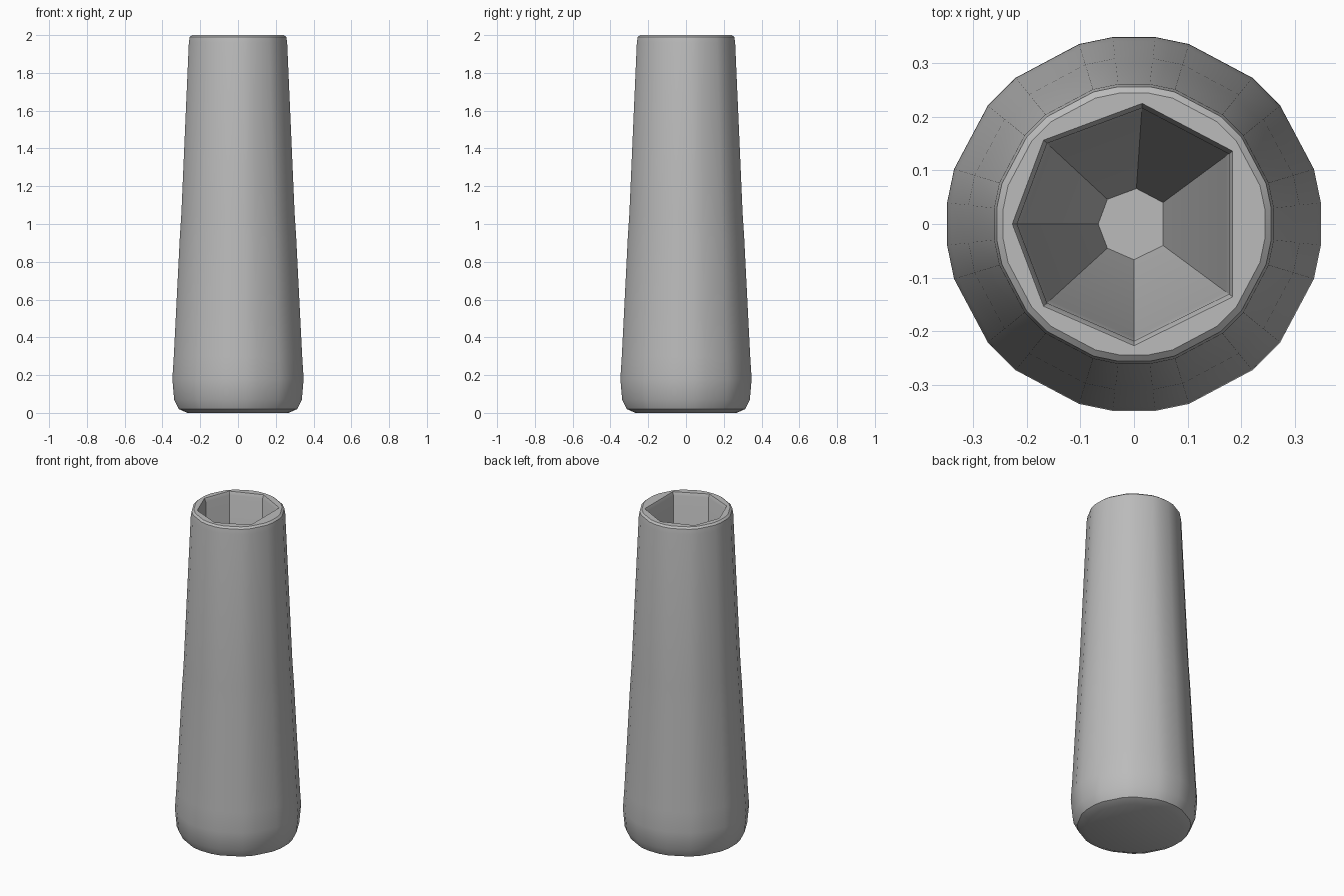
import bpy, bmesh
from math import sin, cos, radians

cube = bpy.data.objects.get("Cube")
if cube:
    bpy.data.objects.remove(cube)

grey = bpy.data.materials.new("plain grey")
grey.use_nodes = True
colour = (0.5, 0.5, 0.5, 1)
grey.diffuse_color = colour
grey.node_tree.nodes["Principled BSDF"].inputs["Base Color"].default_value = colour

# Uneven 24-sided outline, repeated in each quarter
angles = [q * 90 + a for q in range(4) for a in (6.5, 17, 39, 51, 73, 83.5)]
outline = [(cos(radians(a)), sin(radians(a))) for a in angles]
# Outer wall: radius, height
profile = [(0.27, 0), (0.315, 0.02), (0.34, 0.07), (0.35, 0.18), (0.342, 0.3),
           (0.31, 0.93), (0.302, 1.05), (0.262, 1.96), (0.257, 1.99), (0.245, 2)]
# Angular bore with a flat right side
bore = [(0.18, -0.133), (0.18, 0.133), (0.015, 0.22),
        (-0.165, 0.153), (-0.222, 0), (-0.165, -0.15), (0, -0.222)]
# Bore steps: scale, height
steps = [(1.02, 2), (0.98, 1.98), (0.95, 1.0), (0.3, 0.35)]

bm = bmesh.new()


def ring(points, scale, z):
    return [bm.verts.new((x * scale, y * scale, z)) for x, y in points]


def skin(rings):
    for a, b in zip(rings, rings[1:]):
        for i in range(len(a)):
            j = (i + 1) % len(a)
            bm.faces.new((a[i], a[j], b[j], b[i]))


def loop_edges(verts):
    return [bm.edges.get((v, verts[i - 1])) for i, v in enumerate(verts)]


# Shell, base, bore and bore floor
outer = [ring(outline, r, z) for r, z in profile]
inner = [ring(bore, s, z) for s, z in steps]
skin(outer)
skin(inner)
bm.faces.new(outer[0])
bm.faces.new(inner[-1])

# Top rim between the round edge and the bore
bmesh.ops.triangle_fill(bm, use_beauty=True,
                        edges=loop_edges(outer[-1]) + loop_edges(inner[0]))
bmesh.ops.recalc_face_normals(bm, faces=bm.faces)

mesh = bpy.data.meshes.new("tapered_sleeve")
bm.to_mesh(mesh)
bm.free()
mesh.materials.append(grey)
sleeve = bpy.data.objects.new("tapered_sleeve", mesh)
bpy.context.collection.objects.link(sleeve)
bpy.context.view_layer.objects.active = sleeve
sleeve.select_set(True)
bpy.ops.object.shade_smooth_by_angle(angle=radians(30))
